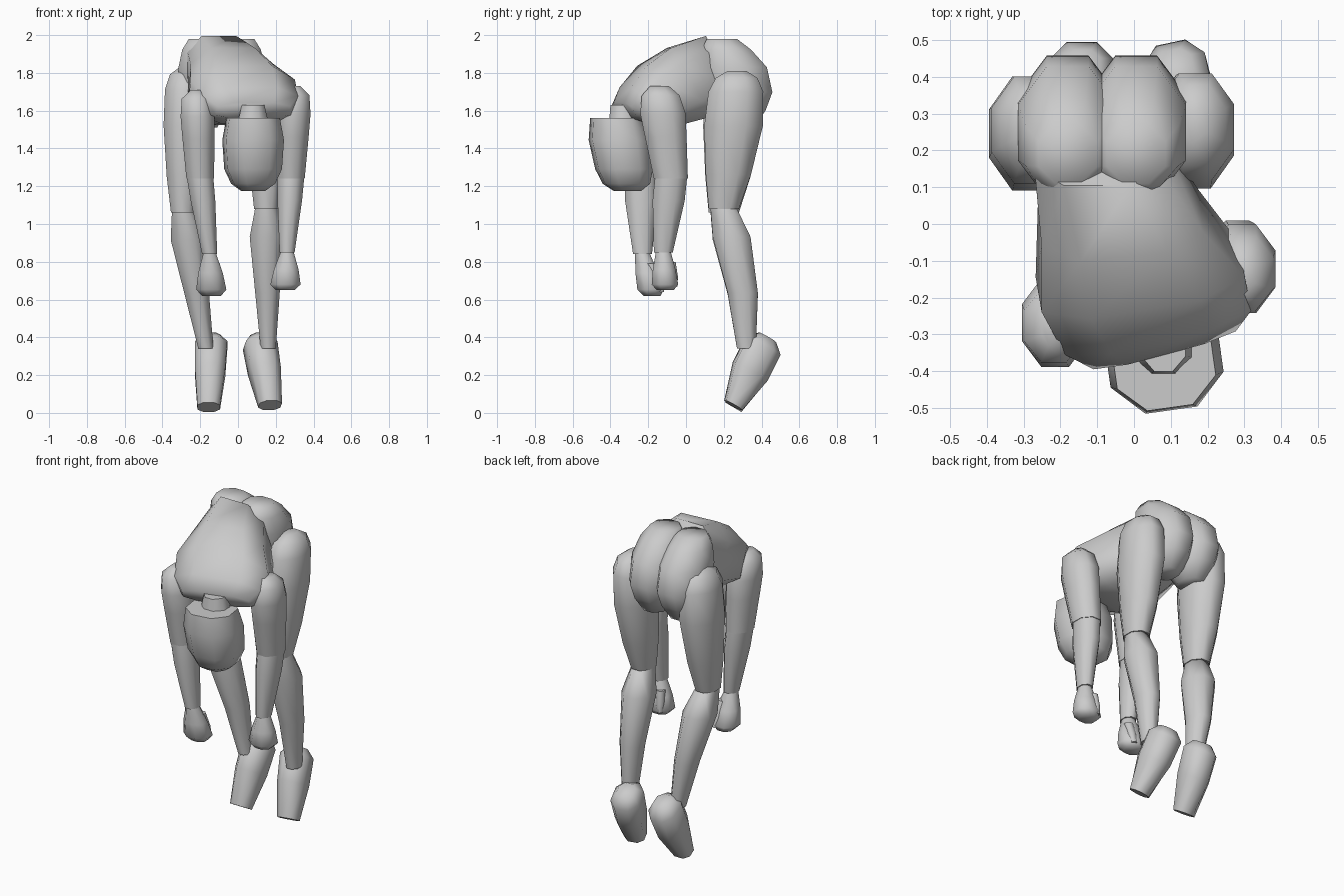
import bpy, bmesh, math
from mathutils import Vector, Matrix

cube = bpy.data.objects.get("Cube")
if cube:
    bpy.data.objects.remove(cube)

grey = bpy.data.materials.new("plain grey")
grey.use_nodes = True
colour = (.6, .6, .6, 1)
grey.diffuse_color = colour
grey.node_tree.nodes["Principled BSDF"].inputs["Base Color"].default_value = colour

SIDES = 8
BACKWARD = Vector((0, 1, 0))


def octagon(centre, across, deep, fullness):
    """Eight points that fill the given half sizes; more fullness squares the corners."""
    points = []
    for i in range(SIDES):
        angle = math.tau * (i + .5) / SIDES
        a = max(-1, min(1, math.cos(angle) * fullness))
        b = max(-1, min(1, math.sin(angle) * fullness))
        points.append(centre + a * across + b * deep)
    return points


def loft(name, start, end, profile, depth=BACKWARD, yaw=0, twist=0, shift=0, fullness=1.1):
    """Skin rings from start to end; profile rows: fraction, half width, half depth.
    The path bows along depth by shift."""
    bm = bmesh.new()
    start, end = Vector(start), Vector(end)
    loops = []
    for t, width, deep in profile:
        turn = Matrix.Rotation(math.radians(yaw + twist * t), 3, 'Z')
        across = turn @ Vector((1, 0, 0))
        back = turn @ depth
        centre = start.lerp(end, t) + back * shift * math.sin(math.pi * t)
        ring = octagon(centre, across * width, back * deep, fullness)
        loops.append([bm.verts.new(p) for p in ring])
    for low, high in zip(loops, loops[1:]):
        for i in range(SIDES):
            j = (i + 1) % SIDES
            bm.faces.new((low[i], low[j], high[j], high[i]))
    bm.faces.new(loops[0])
    bm.faces.new(loops[-1])
    bmesh.ops.recalc_face_normals(bm, faces=bm.faces)
    mesh = bpy.data.meshes.new(name)
    bm.to_mesh(mesh)
    bm.free()
    mesh.materials.append(grey)
    obj = bpy.data.objects.new(name, mesh)
    bpy.context.collection.objects.link(obj)
    bpy.ops.object.select_all(action='DESELECT')
    obj.select_set(True)
    bpy.context.view_layer.objects.active = obj
    bpy.ops.object.shade_smooth_by_angle(angle=math.radians(65))


# Cross-section profiles shared by both sides
BUTTOCK = [(0, .08, .08), (.12, .115, .13), (.32, .135, .18),
           (.6, .135, .18), (.8, .12, .14), (1, .07, .08)]
THIGH = [(0, .03, .05), (.05, .08, .11), (.15, .105, .145), (.4, .11, .155),
         (.75, .09, .12), (1, .065, .08)]
CALF = [(0, .06, .07), (.2, .09, .1), (.6, .065, .08), (1, .04, .05)]
FOOT = [(0, .06, .05), (.5, .08, .1), (.88, .085, .1), (1, .05, .05)]
UPPER_ARM = [(0, .03, .05), (.1, .08, .1), (.3, .09, .12), (.55, .085, .11), (1, .073, .09)]
FOREARM = [(0, .07, .085), (.3, .065, .085), (1, .04, .05)]
HAND = [(0, .035, .04), (.45, .065, .06), (.85, .08, .07), (1, .05, .045)]
THUMB = [(0, .025, .025), (.6, .025, .025), (1, .015, .015)]

# Bent torso, twisted from the hips to the shoulders
loft("torso", (-.1, .2, 1.83), (.08, -.33, 1.6),
     [(0, .17, .19), (.35, .22, .21), (.65, .28, .18), (.88, .26, .11), (1, .2, .05)],
     depth=Vector((0, -.5, .87)), twist=15, fullness=1.4)
loft("neck", (.08, -.33, 1.5), (.08, -.33, 1.63), [(0, .09, .08), (1, .06, .07)])

# Head hanging crown down
loft("head", (.08, -.37, 1.56), (.08, -.31, 1.175),
     [(0, .135, .13), (.3, .155, .155), (.7, .145, .145), (.9, .11, .12), (1, .06, .07)],
     yaw=8, fullness=1.2)

# Joint positions of each side
right = dict(
    side=-1, foot_yaw=0,
    hip=(-.28, .26, 1.83), knee=(-.29, .2, 1.06), ankle=(-.17, .32, .34),
    toe=(-.155, .25, .03), heel=(-.14, .43, .4),
    shoulder=(-.22, -.28, 1.71), elbow=(-.2, -.24, 1.24),
    wrist=(-.15, -.23, .84), fingertip=(-.14, -.18, .62))
left = dict(
    side=1, foot_yaw=12,
    hip=(.17, .27, 1.81), knee=(.15, .2, 1.08), ankle=(.16, .32, .34),
    toe=(.17, .25, .04), heel=(.11, .43, .4),
    shoulder=(.3, -.14, 1.73), elbow=(.28, -.08, 1.24),
    wrist=(.26, -.12, .85), fingertip=(.25, -.11, .65))

for label, joint in (("right", right), ("left", left)):
    side = joint["side"]

    # Pelvis half, meeting the other in a shallow cleft
    hip_x = -.087 + side * .093
    loft(label + "_buttock", (hip_x, .19, 1.98), (hip_x, .28, 1.51), BUTTOCK, shift=.035)

    # Limbs, each segment running between two joints
    for part, start, end, profile, bow in (
            ("thigh", "hip", "knee", THIGH, .01),
            ("calf", "knee", "ankle", CALF, .03),
            ("upper_arm", "shoulder", "elbow", UPPER_ARM, 0),
            ("forearm", "elbow", "wrist", FOREARM, 0),
            ("hand", "wrist", "fingertip", HAND, 0)):
        loft(label + "_" + part, joint[start], joint[end], profile, shift=bow)

    # Thumb behind the palm, on its inner side
    loft(label + "_thumb",
         Vector(joint["wrist"]) + Vector((-side * .03, .04, -.05)),
         Vector(joint["fingertip"]) + Vector((-side * .03, .05, .02)), THUMB)

    # Foot pointing down
    loft(label + "_foot", joint["toe"], joint["heel"], FOOT,
         depth=Vector((0, .86, -.5)), yaw=joint["foot_yaw"], fullness=1.25)
